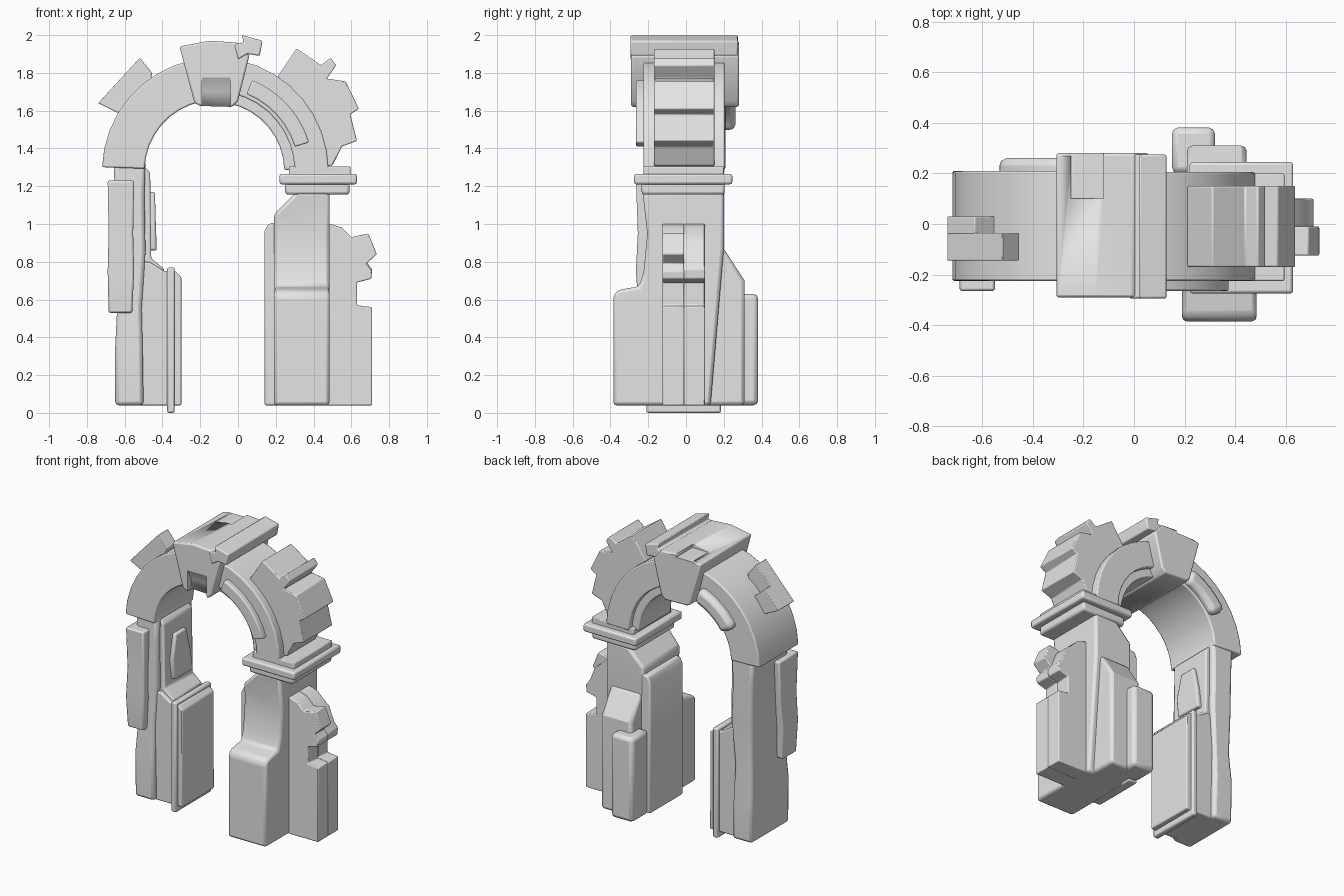
import bpy, bmesh, math
from mathutils import Vector

cube = bpy.data.objects.get("Cube")
if cube:
    bpy.data.objects.remove(cube, do_unlink=True)

stone = bpy.data.materials.new("pale grey stone")
stone.use_nodes = True
COLOUR = (0.78, 0.78, 0.78, 1)
stone.diffuse_color = COLOUR
stone.node_tree.nodes["Principled BSDF"].inputs["Base Color"].default_value = COLOUR

CX, CZ = -0.12, 1.28        # centre of the arch ring


def finish(name, bm, bevel=0.01):
    bmesh.ops.recalc_face_normals(bm, faces=bm.faces)
    mesh = bpy.data.meshes.new(name)
    bm.to_mesh(mesh)
    bm.free()
    ob = bpy.data.objects.new(name, mesh)
    bpy.context.collection.objects.link(ob)
    mesh.materials.append(stone)
    bpy.ops.object.select_all(action='DESELECT')
    ob.select_set(True)
    bpy.context.view_layer.objects.active = ob
    bpy.ops.object.shade_smooth_by_angle(angle=math.radians(32))
    if bevel:
        mod = ob.modifiers.new("worn edges", 'BEVEL')
        mod.width = bevel
        mod.segments = 2
        mod.limit_method = 'ANGLE'
        mod.angle_limit = math.radians(35)
    return ob


def prism(name, outline, lo, hi, axis='y', bevel=0.01, trim=None):
    """Extrude an outline (xz for axis y, yz for axis x) from lo to hi."""
    bm = bmesh.new()

    def place(p, d):
        return bm.verts.new((p[0], d, p[1]) if axis == 'y' else (d, p[0], p[1]))

    a = [place(p, lo) for p in outline]
    b = [place(p, hi) for p in outline]
    bm.faces.new(a)
    bm.faces.new(b[::-1])
    for i in range(len(a)):
        j = (i + 1) % len(a)
        bm.faces.new((a[i], b[i], b[j], a[j]))
    if trim:
        point, normal = trim
        cut = bmesh.ops.bisect_plane(bm, geom=bm.verts[:] + bm.edges[:] + bm.faces[:],
                                     plane_co=point, plane_no=normal, clear_outer=True)
        edges = [e for e in cut["geom_cut"] if isinstance(e, bmesh.types.BMEdge)]
        bmesh.ops.holes_fill(bm, edges=edges)
    return finish(name, bm, bevel)


def box(name, x, y, z, bevel=0.01):
    return prism(name, [(x[0], z[0]), (x[1], z[0]), (x[1], z[1]), (x[0], z[1])], *y, bevel=bevel)


def band(name, r0, r1, a0, a1, y0, y1, steps=9, bevel=0.008):
    """Curved block following the arch, angles in degrees."""
    angles = [math.radians(a0 + (a1 - a0) * i / steps) for i in range(steps + 1)]
    pts = [(CX + r1 * math.cos(a), CZ + r1 * math.sin(a)) for a in angles]
    pts += [(CX + r0 * math.cos(a), CZ + r0 * math.sin(a)) for a in reversed(angles)]
    return prism(name, pts, y0, y1, bevel=bevel)


def loft(name, rows, bevel=0.02):
    """Column through rectangular rows of (z, x0, x1, y0, y1)."""
    bm = bmesh.new()
    rings = [[bm.verts.new((x, y, z)) for x, y in ((x0, y0), (x1, y0), (x1, y1), (x0, y1))]
             for z, x0, x1, y0, y1 in rows]
    bm.faces.new(rings[0])
    bm.faces.new(rings[-1])
    for lower, upper in zip(rings, rings[1:]):
        for i in range(4):
            j = (i + 1) % 4
            bm.faces.new((lower[i], lower[j], upper[j], upper[i]))
    return finish(name, bm, bevel)


def carve(target, cutter):
    cutter.hide_render = True
    cutter.hide_set(True)
    cutter.display_type = 'WIRE'
    mod = target.modifiers.new("carve", 'BOOLEAN')
    mod.operation = 'DIFFERENCE'
    mod.solver = 'EXACT'
    mod.object = cutter


# Arch ring with its raised mouldings
band("arch_right_side", 0.375, 0.6, 92, 178, -0.225, 0.21)
band("arch_left_side", 0.42, 0.6, 1, 88, -0.225, 0.205)
band("arch_left_lining", 0.365, 0.44, 1, 88, -0.18, 0.17)
band("front_moulding", 0.44, 0.52, 17, 68, -0.265, -0.2, 6)
band("back_moulding", 0.39, 0.5, 108, 148, 0.18, 0.262, 6, 0.03)

# Keystone, with a wedge carved in front and a chip out of the top
keystone = prism("keystone", [(-0.31, 1.94), (-0.23, 1.64), (-0.2, 1.625), (-0.03, 1.62),
                              (0.0, 1.65), (0.06, 1.89), (0.0, 1.96), (-0.15, 1.97)], -0.29, 0.28)
carve(keystone, prism("wedge_cutter", [(-0.32, 1.83), (-0.25, 1.7), (-0.235, 1.6), (-0.32, 1.6)],
                      -0.19, -0.04, 'x', 0))
carve(keystone, box("chip_cutter", (-0.25, -0.12), (0.1, 0.3), (1.945, 2.05), 0))
prism("keystone_ridge", [(0.02, 2.0), (0.13, 1.97), (0.115, 1.89), (0.05, 1.9), (0.0, 1.87),
                         (-0.02, 1.95), (0.03, 1.96)], -0.295, 0.275, bevel=0.008)

# Loose slab on the outside of the arch
prism("outer_slab", [(-0.74, 1.64), (-0.52, 1.88), (-0.455, 1.8), (-0.47, 1.7), (-0.56, 1.6),
                     (-0.64, 1.59)], -0.145, -0.035, bevel=0.004)
prism("outer_slab_short", [(-0.74, 1.64), (-0.63, 1.76), (-0.55, 1.69), (-0.55, 1.6),
                           (-0.64, 1.59)], -0.04, 0.03, bevel=0.004)

# Stepped crest stones
prism("crest_stones", [(0.21, 1.78), (0.31, 1.93), (0.44, 1.84), (0.49, 1.88), (0.52, 1.84),
                       (0.47, 1.77), (0.57, 1.755), (0.64, 1.61), (0.595, 1.58), (0.63, 1.44),
                       (0.55, 1.41), (0.5, 1.31), (0.4, 1.3), (0.36, 1.55)], -0.17, 0.15, bevel=0.006)

# Capital under the arch's left foot
box("capital_top", (0.27, 0.595), (-0.225, 0.2), (1.25, 1.305), 0.006)
box("capital_rim", (0.22, 0.63), (-0.275, 0.245), (1.21, 1.265), 0.012)
box("capital_neck", (0.25, 0.59), (-0.235, 0.205), (1.155, 1.22), 0.015)

# Left pier
prism("left_pier", [(-0.385, 0.04), (-0.385, 0.62), (-0.36, 0.65), (-0.25, 0.67), (-0.225, 0.74),
                    (-0.205, 0.95), (-0.23, 1.17), (0.2, 1.17), (0.2, 0.87), (0.13, 0.04)],
      0.19, 0.485, 'x', 0.018, trim=(Vector((0.19, 0, 1.05)), Vector((-0.09, 0, 0.09))))
prism("left_pier_back", [(0.0, 0.04), (0.31, 0.04), (0.31, 0.7), (0.2, 0.87), (0.0, 0.87)],
      0.21, 0.445, 'x', 0.02)
box("left_pier_back_buttress", (0.15, 0.32), (0.2, 0.382), (0.04, 0.63), 0.025)
prism("left_pier_inner_slab", [(0.14, 0.04), (0.21, 0.04), (0.21, 1.01), (0.16, 1.0), (0.14, 0.96)],
      -0.17, 0.2)

# Broken outer buttress, in two uneven halves
foot = [(0.44, 0.04), (0.71, 0.04), (0.71, 0.56), (0.63, 0.57), (0.63, 0.69), (0.705, 0.71)]
head = [(0.6, 0.93), (0.55, 0.98), (0.49, 1.0), (0.44, 1.0)]
prism("outer_buttress_front", foot + [(0.71, 0.75), (0.68, 0.79), (0.735, 0.84), (0.69, 0.95)] + head,
      -0.125, -0.01, bevel=0.006)
prism("outer_buttress_back", foot + [(0.71, 0.76), (0.68, 0.8), (0.64, 0.9)] + head,
      -0.012, 0.1, bevel=0.006)

# Right pier
loft("right_pier", [(0.04, -0.65, -0.5, -0.22, 0.2), (0.35, -0.65, -0.505, -0.225, 0.205),
                    (0.55, -0.64, -0.51, -0.21, 0.19), (0.85, -0.645, -0.49, -0.21, 0.2),
                    (1.15, -0.65, -0.495, -0.2, 0.2), (1.34, -0.66, -0.49, -0.2, 0.2)])
loft("right_pier_panel", [(0.53, -0.685, -0.56, -0.25, -0.1), (0.75, -0.69, -0.55, -0.265, -0.09),
                          (0.95, -0.685, -0.555, -0.255, -0.07), (1.23, -0.69, -0.55, -0.265, -0.05)],
     0.01)
prism("right_pier_inner_facing", [(-0.53, 0.6), (-0.4, 0.6), (-0.39, 0.76), (-0.46, 0.82),
                                  (-0.465, 1.27), (-0.49, 1.3), (-0.53, 1.3)], -0.16, 0.16)
loft("right_pier_inner_boss", [(0.86, -0.5, -0.43, -0.08, 0.12), (1.0, -0.5, -0.435, -0.1, 0.1),
                               (1.17, -0.5, -0.44, -0.06, 0.06)], 0.01)

# Inner block at the foot of the right pier
prism("inner_block", [(-0.56, 0.04), (-0.3, 0.04), (-0.3, 0.72), (-0.33, 0.75), (-0.39, 0.75),
                      (-0.47, 0.8), (-0.56, 0.8)], -0.19, 0.165, bevel=0.008)
box("inner_block_fin", (-0.375, -0.335), (-0.21, 0.185), (0.0, 0.77), 0.01)
